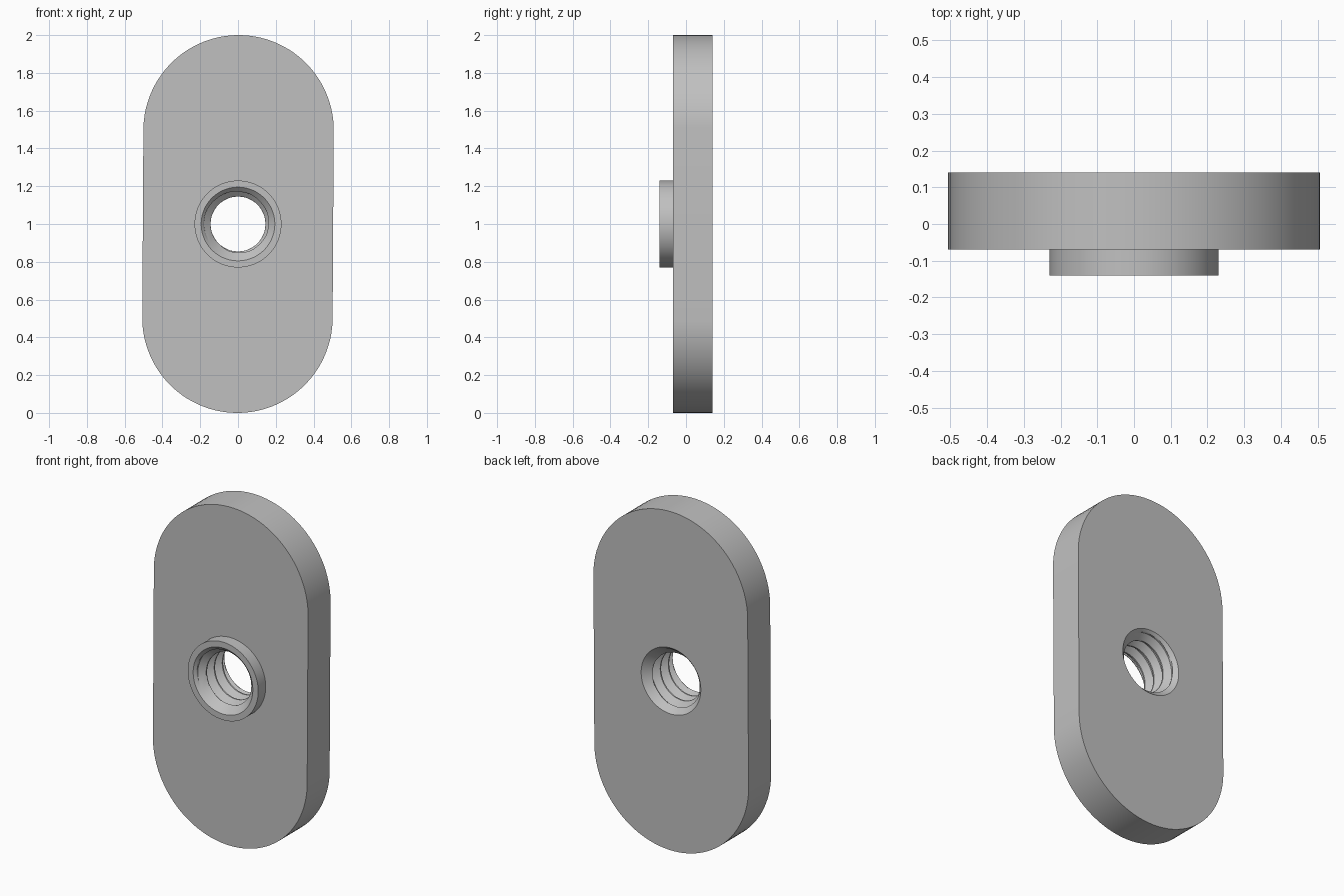
import bpy, bmesh, math

cube = bpy.data.objects.get("Cube")
if cube:
    bpy.data.objects.remove(cube)

N = 96                             # points around every ring
FRONT, STEP, BACK = -0.14, -0.07, 0.14
MOUTH, MAJOR, MINOR = 0.195, 0.18, 0.145
PITCH, SAMPLES = 0.075, 18

grey = bpy.data.materials.new("plain grey")
grey.use_nodes = True
grey.diffuse_color = (0.53, 0.53, 0.53, 1)
grey.node_tree.nodes["Principled BSDF"].inputs["Base Color"].default_value = grey.diffuse_color


def angle(k):
    return 2 * math.pi * (k + 0.5) / N


def circle(r, y):
    return [(r * math.cos(angle(k)), y, 1 + r * math.sin(angle(k))) for k in range(N)]


def slot_outline(y, r=0.504):
    # two half circles, pulled apart along z with a very slight lean
    points = []
    for x, y, z in circle(r, y):
        side = 1 if z > 1 else -1
        points.append((x + 0.003 * side, y, z + (1 - r) * side))
    return points


def loft(name, rows, closed=True):
    bm = bmesh.new()
    grid = [[bm.verts.new(p) for p in row] for row in rows]
    count = len(rows[0])
    for low, high in zip(grid, grid[1:]):
        for k in range(count if closed else count - 1):
            n = (k + 1) % count
            bm.faces.new((low[k], low[n], high[n], high[k]))
    bmesh.ops.remove_doubles(bm, verts=bm.verts, dist=0.00001)
    bmesh.ops.dissolve_degenerate(bm, edges=bm.edges, dist=0.00001)
    mesh = bpy.data.meshes.new(name)
    bm.to_mesh(mesh)
    bm.free()
    mesh.materials.append(grey)
    obj = bpy.data.objects.new(name, mesh)
    bpy.context.collection.objects.link(obj)
    bpy.ops.object.select_all(action="DESELECT")
    obj.select_set(True)
    bpy.context.view_layer.objects.active = obj
    bpy.ops.object.shade_smooth_by_angle(angle=math.radians(30))
    return obj


# Plate: back face, rim and front face up to the collar
loft("plate", [circle(MOUTH, BACK), slot_outline(BACK),
               slot_outline(STEP), circle(0.23, STEP)])

# Raised collar around the hole
loft("collar", [circle(0.23, STEP), circle(0.23, FRONT), circle(MOUTH, FRONT)])


# Threaded bore: V profile swept along a helix, opened by a chamfer at each end
def bore_radius(y, t):
    ridge = min(1, max(0, abs(2 * t - 1) * 1.25 - 0.12))
    chamfer = MOUTH - min(y - FRONT, BACK - y)
    return max(MINOR + (MAJOR - MINOR) * ridge, chamfer)


turns = math.ceil((BACK - FRONT) / PITCH) + 2
rows = []
for j in range(SAMPLES + 1):
    t = j / SAMPLES
    row = []
    for k in range(turns * N + 1):
        y = BACK + PITCH * (1 + t - k / N)
        y = min(BACK, max(FRONT, y))
        r = bore_radius(y, t)
        row.append((r * math.cos(angle(k)), y, 1 + r * math.sin(angle(k))))
    rows.append(row)
loft("threaded_bore", rows, closed=False)
